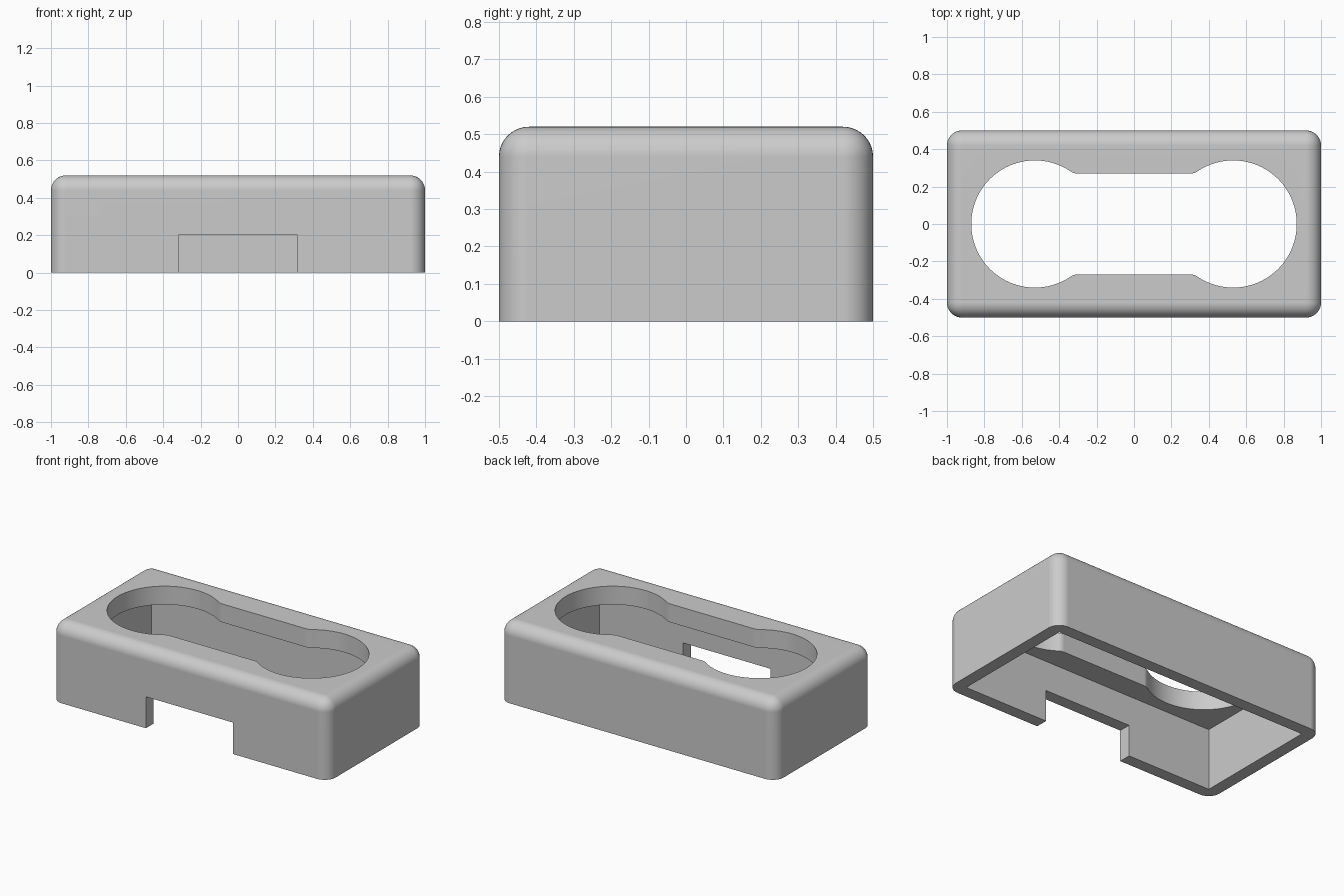
import bpy, bmesh, math

if "Cube" in bpy.data.objects:
    bpy.data.objects.remove(bpy.data.objects["Cube"], do_unlink=True)

LENGTH, WIDTH, HEIGHT = 2.0, 1.0, 0.52
WALL, TOP, ROUND = 0.08, 0.12, 0.08

grey = bpy.data.materials.new("light grey")
grey.use_nodes = True
colour = (0.6, 0.6, 0.6, 1)
grey.diffuse_color = colour
grey.node_tree.nodes["Principled BSDF"].inputs["Base Color"].default_value = colour


def finish(bm, name):
    bmesh.ops.recalc_face_normals(bm, faces=bm.faces[:])
    mesh = bpy.data.meshes.new(name)
    bm.to_mesh(mesh)
    bm.free()
    mesh.materials.append(grey)
    obj = bpy.data.objects.new(name, mesh)
    bpy.context.collection.objects.link(obj)
    return obj


def box(x0, x1, y0, y1, z0, z1):
    bm = bmesh.new()
    bmesh.ops.create_cube(bm, size=1)
    for v in bm.verts:
        v.co = (x1 if v.co.x > 0 else x0, y1 if v.co.y > 0 else y0,
                z1 if v.co.z > 0 else z0)
    return bm


def arc(cx, cy, r, a0, a1, steps):
    return [(cx + r * math.cos(a0 + (a1 - a0) * i / steps),
             cy + r * math.sin(a0 + (a1 - a0) * i / steps))
            for i in range(steps + 1)]


# Outer shell: every edge rounded except those around the base
bm = box(-LENGTH / 2, LENGTH / 2, -WIDTH / 2, WIDTH / 2, 0, HEIGHT)
edges = [e for e in bm.edges if any(v.co.z > HEIGHT / 2 for v in e.verts)]
bmesh.ops.bevel(bm, geom=edges, offset=ROUND, segments=10, profile=0.5,
                affect='EDGES')
cover = finish(bm, "cover")

# Hollow underside
ix, iy = LENGTH / 2 - WALL, WIDTH / 2 - WALL
cavity = finish(box(-ix, ix, -iy, iy, -0.1, HEIGHT - TOP), "cavity_cutter")

# Notch in the front wall
notch = finish(box(-0.315, 0.315, -0.6, -iy + 0.04, -0.1, 0.205), "notch_cutter")

# Dumbbell opening: two circles joined by a filleted straight slot
cx, radius, slot, fillet = 0.53, 0.34, 0.27, 0.06
fy = slot + fillet
fdx = math.sqrt((radius + fillet) ** 2 - fy ** 2)
contact = math.atan2(fy, -fdx)
quarter = arc(cx - fdx, fy, fillet, -math.pi / 2, contact - math.pi, 6)
quarter += arc(cx, 0, radius, contact, 0, 32)[1:]
half = quarter + [(x, -y) for x, y in reversed(quarter[:-1])]
outline = half + [(-x, y) for x, y in reversed(half)]
bm = bmesh.new()
face = bm.faces.new([bm.verts.new((x, y, HEIGHT - TOP - 0.1)) for x, y in outline])
side = bmesh.ops.extrude_face_region(bm, geom=[face])
bmesh.ops.translate(bm, vec=(0, 0, 0.4),
                    verts=[v for v in side["geom"] if isinstance(v, bmesh.types.BMVert)])
opening = finish(bm, "opening_cutter")

# Cut the shell and discard the cutters
bpy.ops.object.select_all(action='DESELECT')
bpy.context.view_layer.objects.active = cover
cover.select_set(True)
for cutter in (cavity, notch, opening):
    cutter.hide_render = True
    mod = cover.modifiers.new(cutter.name, 'BOOLEAN')
    mod.operation, mod.solver, mod.object = 'DIFFERENCE', 'EXACT', cutter
    bpy.ops.object.modifier_apply(modifier=mod.name)
    bpy.data.objects.remove(cutter, do_unlink=True)

# Smooth rounded parts, crisp cut edges, flat large faces
bpy.ops.object.shade_smooth_by_angle(angle=math.radians(30))
normals = cover.modifiers.new("flat_normals", 'WEIGHTED_NORMAL')
normals.keep_sharp = True
